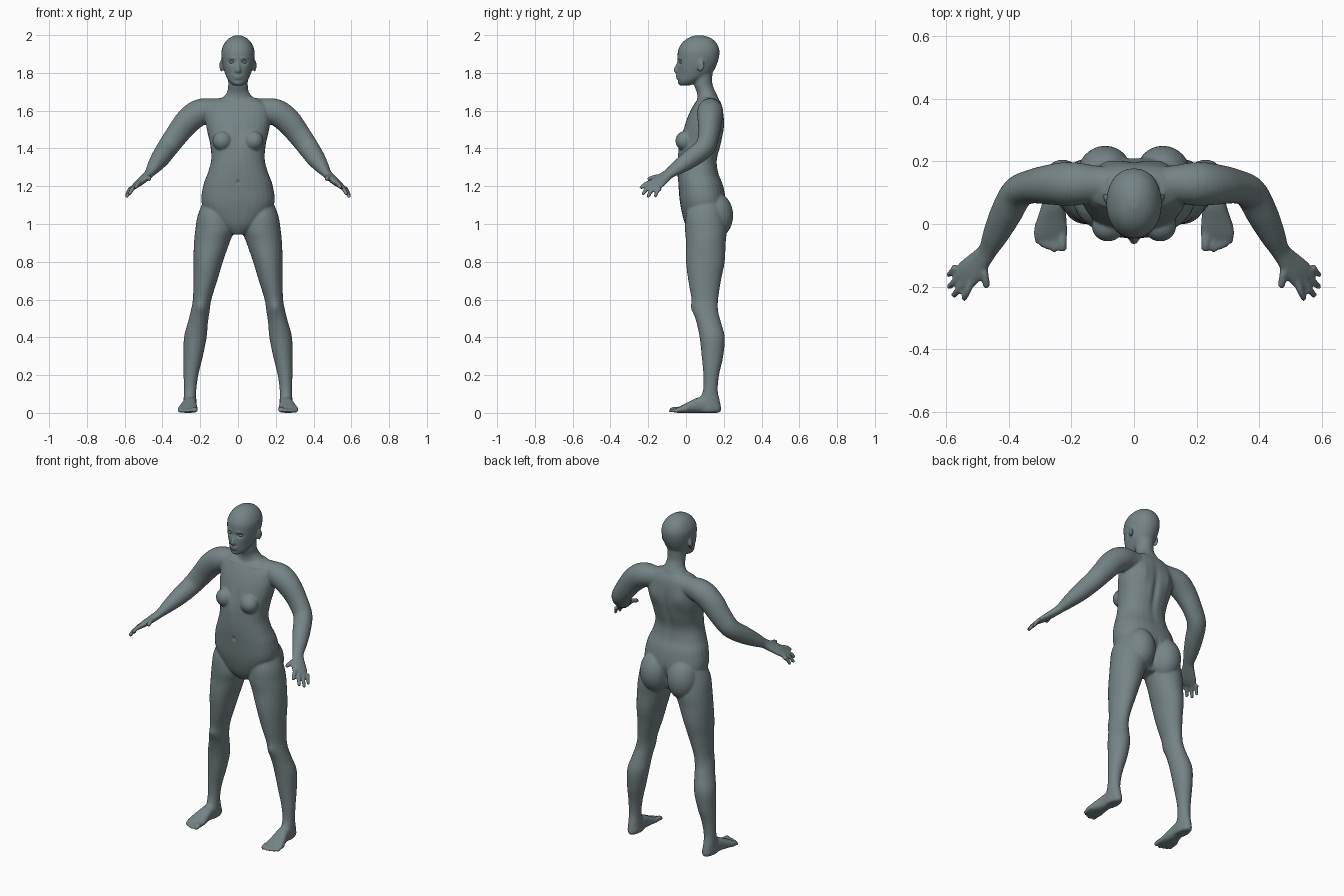
import bpy, bmesh, math
from mathutils import Vector, Matrix

X, Y, Z = Vector((1, 0, 0)), Vector((0, 1, 0)), Vector((0, 0, 1))
SEG, SUB = 28, 5
skin = bpy.data.materials.new("slate_grey")
skin.diffuse_color = (0.18, 0.23, 0.24, 1)
bm = bmesh.new()


def spline(rows):
    """Catmull-Rom resampling of section rows."""
    pts = [Vector(r) for r in rows]
    out = []
    for i in range(len(pts) - 1):
        p0, p1, p2, p3 = pts[max(i - 1, 0)], pts[i], pts[i + 1], pts[min(i + 2, len(pts) - 1)]
        for k in range(SUB):
            t = k / SUB
            out.append(0.5 * (2 * p1 + (p2 - p0) * t + (2 * p0 - 5 * p1 + 4 * p2 - p3) * t * t
                              + (3 * p1 - p0 - 3 * p2 + p3) * t ** 3))
    return out + [pts[-1]]


def loft(rows, axes=None, ref=X, power=2.0, mirror=False):
    """Skin oval sections (x, y, z, half_u, half_v); free tubes follow their path."""
    secs = spline(rows)
    for side in ((1, -1) if mirror else (1,)):
        rings = []
        for i, s in enumerate(secs):
            c = Vector(s[:3])
            if axes:
                u, v = axes
            else:
                t = (Vector(secs[min(i + 1, len(secs) - 1)][:3]) - Vector(secs[max(i - 1, 0)][:3])).normalized()
                u = (ref - t * ref.dot(t)).normalized()
                v = t.cross(u)
            ring = []
            for k in range(SEG):
                a = 2 * math.pi * k / SEG
                ca, sa = math.cos(a), math.sin(a)
                p = c + u * s[3] * math.copysign(abs(ca) ** (2 / power), ca) \
                      + v * s[4] * math.copysign(abs(sa) ** (2 / power), sa)
                ring.append(bm.verts.new((p.x * side, p.y, p.z)))
            rings.append(ring)
        faces = [bm.faces.new((a[k], a[(k + 1) % SEG], b[(k + 1) % SEG], b[k]))
                 for a, b in zip(rings, rings[1:]) for k in range(SEG)]
        faces += [bm.faces.new(rings[0][::-1]), bm.faces.new(rings[-1])]
        bmesh.ops.recalc_face_normals(bm, faces=faces)


def stack(rows, power=2.0, mirror=False):
    """Level sections: (z, x centre, half width, front y, back y)."""
    loft([(x, (f + b) / 2, z, h, (b - f) / 2) for z, x, h, f, b in rows], (X, Y), power=power, mirror=mirror)


def ball(target, c, r, tilt=0):
    """Ellipsoid, doubled across x = 0 when it is off centre."""
    for s in ((1, -1) if c[0] else (1,)):
        m = Matrix.Translation((c[0] * s, c[1], c[2])) @ Matrix.Rotation(tilt * s, 4, 'Z') @ Matrix.Diagonal((*r, 1))
        bmesh.ops.create_uvsphere(target, u_segments=24, v_segments=16, radius=1, matrix=m)


# torso
stack([(.945, 0, .045, .03, .15), (1.0, 0, .12, -.005, .19), (1.1, 0, .19, -.03, .212), (1.2, 0, .185, -.04, .198),
       (1.27, 0, .16, -.045, .172), (1.34, 0, .142, -.045, .165), (1.42, 0, .147, -.038, .185),
       (1.5, 0, .165, -.015, .2), (1.57, 0, .172, .01, .2), (1.63, 0, .16, .04, .19), (1.668, 0, .1, .07, .17)], 2.3)
ball(bm, (.083, -.006, 1.44), (.052, .05, .052))     # breasts
ball(bm, (.092, .15, 1.045), (.092, .1, .125))       # buttocks

# neck and head
stack([(1.62, 0, .1, .05, .18), (1.67, 0, .078, .06, .17), (1.70, 0, .057, .056, .156),
       (1.74, 0, .052, .042, .14), (1.80, 0, .055, .04, .14)])
stack([(1.733, 0, .022, -.03, .02), (1.745, 0, .04, -.038, .045), (1.765, 0, .055, -.043, .085),
       (1.79, 0, .066, -.046, .13), (1.82, 0, .076, -.046, .152), (1.87, 0, .086, -.045, .172),
       (1.92, 0, .087, -.042, .177), (1.96, 0, .07, -.02, .16), (1.985, 0, .045, .012, .13), (1.999, 0, .014, .05, .09)], 2.15)
loft([(0, -.036, 1.868, .008, .008), (0, -.045, 1.838, .009, .010), (0, -.054, 1.815, .013, .012),
      (0, -.045, 1.803, .014, .010)], ref=X)             # nose
ball(bm, (.011, -.046, 1.809), (.008, .010, .007))   # nostrils
ball(bm, (0, -.043, 1.783), (.024, .011, .006))      # upper lip
ball(bm, (0, -.042, 1.772), (.021, .011, .006))      # lower lip
ball(bm, (.088, .078, 1.838), (.008, .021, .033), -.35)  # ears

# legs
stack([(1.14, .115, .06, .03, .18), (1.05, .124, .088, 0, .2), (.97, .124, .102, -.005, .215), (.9, .139, .094, 0, .21),
       (.8, .158, .078, 0, .205), (.7, .173, .063, .012, .185), (.6, .19, .049, .03, .17), (.54, .2, .05, .037, .17),
       (.48, .212, .053, .055, .185), (.4, .226, .06, .072, .205), (.3, .237, .051, .083, .197), (.2, .249, .039, .092, .175),
       (.12, .254, .033, .09, .168), (.06, .254, .034, .065, .18), (.02, .252, .036, .05, .187), (.003, .252, .03, .06, .18)],
      mirror=True)

# feet and toes: (y, x centre, half width, height)
foot = [(.17, .252, .028, .05), (.11, .253, .034, .085), (.06, .257, .038, .08), (.01, .263, .048, .056),
        (-.03, .266, .054, .036), (-.052, .266, .048, .024)]
loft([(x, y, h / 2, w, h / 2) for y, x, w, h in foot], (X, Z), power=2.4, mirror=True)
for x, y, r in ((.228, -.078, .014), (.254, -.08, .010), (.274, -.073, .0095), (.292, -.065, .009), (.309, -.052, .009)):
    loft([(x, y + .055, r + .006, r, r), (x, y + .02, r + .005, r, r), (x, y, r + .001, r, r),
          (x, y - .01, r, r * .6, r * .6)], (X, Z), mirror=True)

# arms and palms
across = Vector((.6, .7, -.35)).normalized()
loft([(.04, .13, 1.615, .05, .05), (.12, .128, 1.605, .058, .06), (.2, .128, 1.592, .07, .07), (.265, .126, 1.545, .064, .069),
      (.325, .12, 1.47, .054, .062), (.372, .098, 1.405, .052, .056), (.41, .03, 1.35, .05, .05),
      (.442, -.035, 1.305, .042, .038), (.467, -.085, 1.27, .032, .025), (.49, -.115, 1.247, .037, .022),
      (.521, -.15, 1.22, .046, .019), (.548, -.175, 1.198, .043, .013)], ref=across, mirror=True)

# fingers and thumbs
for a, b, r in (((.518, -.18, 1.222), (.545, -.242, 1.188), .0115), ((.54, -.178, 1.205), (.577, -.23, 1.155), .0115),
                ((.556, -.16, 1.194), (.592, -.203, 1.14), .011), ((.568, -.135, 1.19), (.593, -.163, 1.142), .0105),
                ((.483, -.115, 1.25), (.469, -.203, 1.235), .013)):
    a, b = Vector(a), Vector(b)
    mid = (a + b) / 2 + Vector((0, -.004, .006))
    loft([(*a, r * 1.15, r * 1.15), (*mid, r, r), (*b.lerp(mid, .15), r * .85, r * .85), (*b, r * .5, r * .5)],
         ref=across, mirror=True)

# fuse the parts into one skin
mesh = bpy.data.meshes.new("raw_body")
bm.to_mesh(mesh)
bm.free()
raw = bpy.data.objects.new("raw_body", mesh)
bpy.context.collection.objects.link(raw)
rm = raw.modifiers.new("fuse", 'REMESH')
rm.mode, rm.voxel_size = 'VOXEL', .006
sm = raw.modifiers.new("soften", 'SMOOTH')
sm.factor, sm.iterations = .5, 5
skinned = bpy.data.meshes.new_from_object(raw.evaluated_get(bpy.context.evaluated_depsgraph_get()))
bpy.data.objects.remove(raw)

# sculpted soft dents and swells: centre, reach, y push
dents = [((.033, -.042, 1.858), (.017, .04, .011), .013),    # eye sockets
         ((.034, -.042, 1.878), (.022, .03, .007), -.004),   # brows
         ((.055, -.03, 1.795), (.018, .03, .025), .004),     # cheeks
         ((0, -.03, 1.745), (.02, .03, .010), -.005),        # chin
         ((0, .2, 1.42), (.018, .05, .14), -.012),           # spine
         ((.085, .2, 1.53), (.035, .05, .05), .008),         # shoulder blades
         ((0, .22, 1.02), (.016, .08, .07), -.022),          # cleft
         ((0, -.045, 1.22), (.009, .03, .010), .008),        # navel
         ((0, -.03, 1.45), (.02, .04, .08), .006),           # breastbone
         ((.10, .04, 1.645), (.06, .04, .009), -.006),       # collarbones
         ((.2, .035, .56), (.025, .03, .03), -.008)]         # kneecaps
for v in skinned.vertices:
    p, push = v.co.copy(), 0
    for c, r, amount in dents:
        d = sum(((q - w) / s) ** 2 for q, w, s in zip((abs(p.x) if c[0] else p.x, p.y, p.z), c, r))
        if d < 9:
            push += amount * math.exp(-d)
    v.co.y += push
    v.co.z = max(v.co.z, 0)


def finish(name, me):
    me.materials.clear()
    me.materials.append(skin)
    for f in me.polygons:
        f.use_smooth = True
        f.material_index = 0
    me.name = name
    bpy.context.collection.objects.link(bpy.data.objects.new(name, me))


finish("body", skinned)

# eyeballs
eb = bmesh.new()
ball(eb, (.033, -.018, 1.857), (.015, .017, .009))
eyes = bpy.data.meshes.new("eyes")
eb.to_mesh(eyes)
eb.free()
finish("eyes", eyes)
